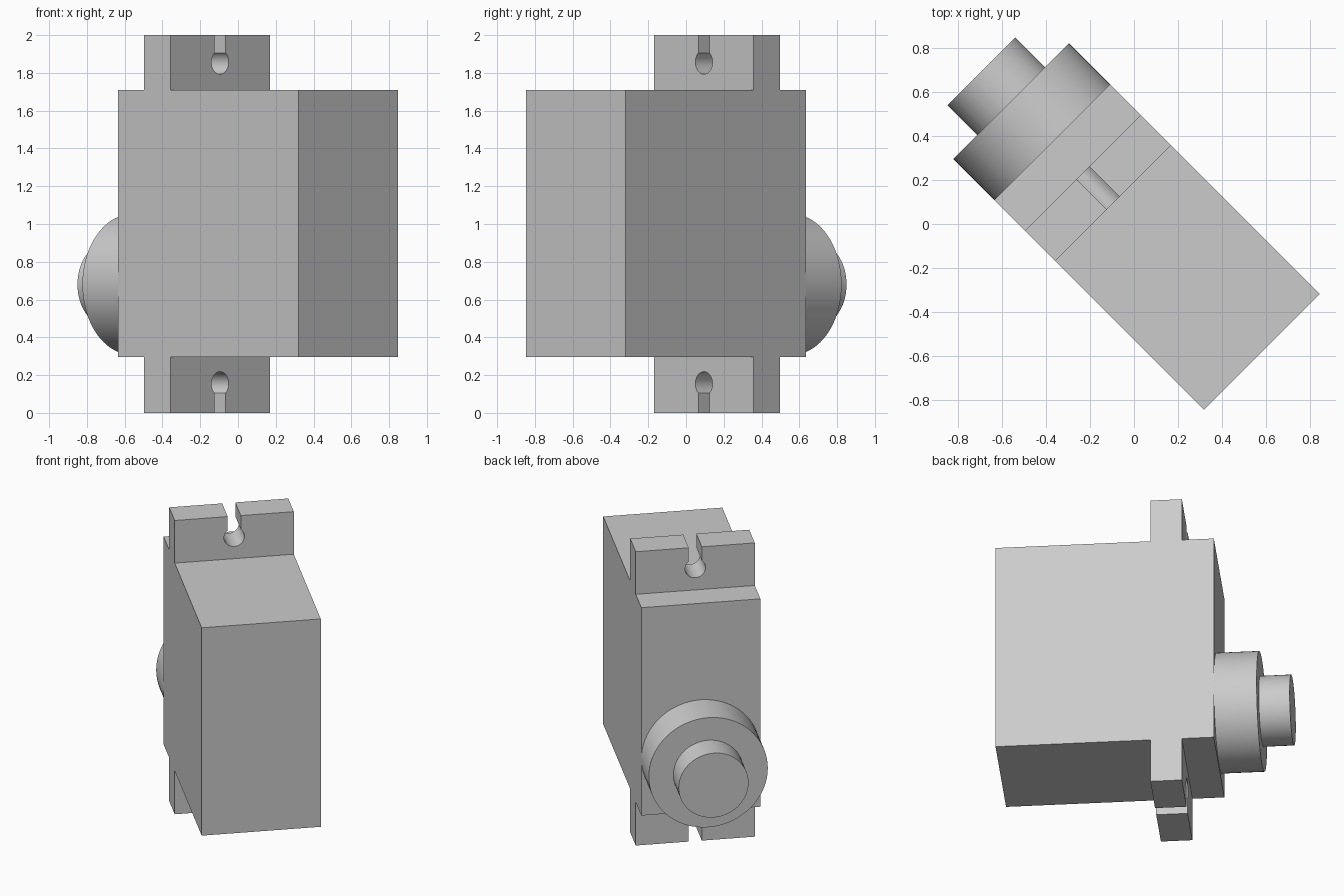
import bpy, bmesh, math
from mathutils import Matrix, Vector

cube = bpy.data.objects.get("Cube")
if cube:
    bpy.data.objects.remove(cube, do_unlink=True)

grey = bpy.data.materials.new("light_grey")
grey.use_nodes = True
grey.diffuse_color = (0.6, 0.6, 0.6, 1)
grey.node_tree.nodes["Principled BSDF"].inputs["Base Color"].default_value = grey.diffuse_color

# Parts are built with the shaft along local +x, then turned to the diagonal
TURN = Matrix.Rotation(math.radians(135), 4, "Z")


def prism(name, points, sweep):
    """Extrude a closed outline of 3D points along a vector."""
    bm = bmesh.new()
    face = bm.faces.new([bm.verts.new(p) for p in points])
    ext = bmesh.ops.extrude_face_region(bm, geom=[face])
    moved = [g for g in ext["geom"] if isinstance(g, bmesh.types.BMVert)]
    bmesh.ops.translate(bm, verts=moved, vec=Vector(sweep))
    bmesh.ops.recalc_face_normals(bm, faces=bm.faces)
    bm.transform(TURN)
    mesh = bpy.data.meshes.new(name)
    bm.to_mesh(mesh)
    bm.free()
    mesh.materials.append(grey)
    obj = bpy.data.objects.new(name, mesh)
    bpy.context.collection.objects.link(obj)
    return obj


def select(obj):
    bpy.ops.object.select_all(action="DESELECT")
    obj.select_set(True)
    bpy.context.view_layer.objects.active = obj


def smooth(obj):
    select(obj)
    bpy.ops.object.shade_smooth_by_angle(angle=math.radians(30))


def cylinder(name, x0, x1, radius, z, sides=72):
    ring = [(x0, radius * math.cos(math.tau * i / sides),
             z + radius * math.sin(math.tau * i / sides)) for i in range(sides)]
    smooth(prism(name, ring, (x1 - x0, 0, 0)))


# Case with a mounting ear above and below, one side outline swept across
HALF = 0.373
BACK, FRONT, LOW, HIGH = -0.825, 0.527, 0.295, 1.71
EAR_BACK, EAR_FRONT = 0.134, 0.329
outline = [(BACK, LOW), (EAR_BACK, LOW), (EAR_BACK, 0), (EAR_FRONT, 0),
           (EAR_FRONT, LOW), (FRONT, LOW), (FRONT, HIGH), (EAR_FRONT, HIGH),
           (EAR_FRONT, 2), (EAR_BACK, 2), (EAR_BACK, HIGH), (BACK, HIGH)]
case = prism("servo_case", [(x, -HALF, z) for x, z in outline], (0, 2 * HALF, 0))


# Screw hole with a slot open to the end of the ear
def keyhole(name, z, direction, radius=0.064, half_slot=0.041, steps=40):
    start = math.asin(half_slot / radius)
    pts = [(half_slot, 0.4), (half_slot, radius * math.cos(start))]
    for i in range(1, steps):
        a = start + (math.tau - 2 * start) * i / steps
        pts.append((radius * math.sin(a), radius * math.cos(a)))
    pts += [(-half_slot, radius * math.cos(start)), (-half_slot, 0.4)]
    cutter = prism(name, [(EAR_BACK - 0.1, y, z + direction * h) for y, h in pts],
                   (EAR_FRONT - EAR_BACK + 0.2, 0, 0))
    cutter.hide_render = True
    return cutter


for name, z, direction in (("upper_cutter", 1.857, 1), ("lower_cutter", 0.154, -1)):
    cutter = keyhole(name, z, direction)
    mod = case.modifiers.new(name, "BOOLEAN")
    mod.operation = "DIFFERENCE"
    mod.solver = "EXACT"
    mod.object = cutter
    select(case)
    bpy.ops.object.modifier_apply(modifier=mod.name)
    bpy.data.objects.remove(cutter, do_unlink=True)
smooth(case)

# Gear housing and output shaft
SHAFT_Z = 0.68
cylinder("gear_housing", FRONT, 0.792, HALF, SHAFT_Z)
cylinder("output_shaft", 0.792, 0.983, 0.219, SHAFT_Z)
